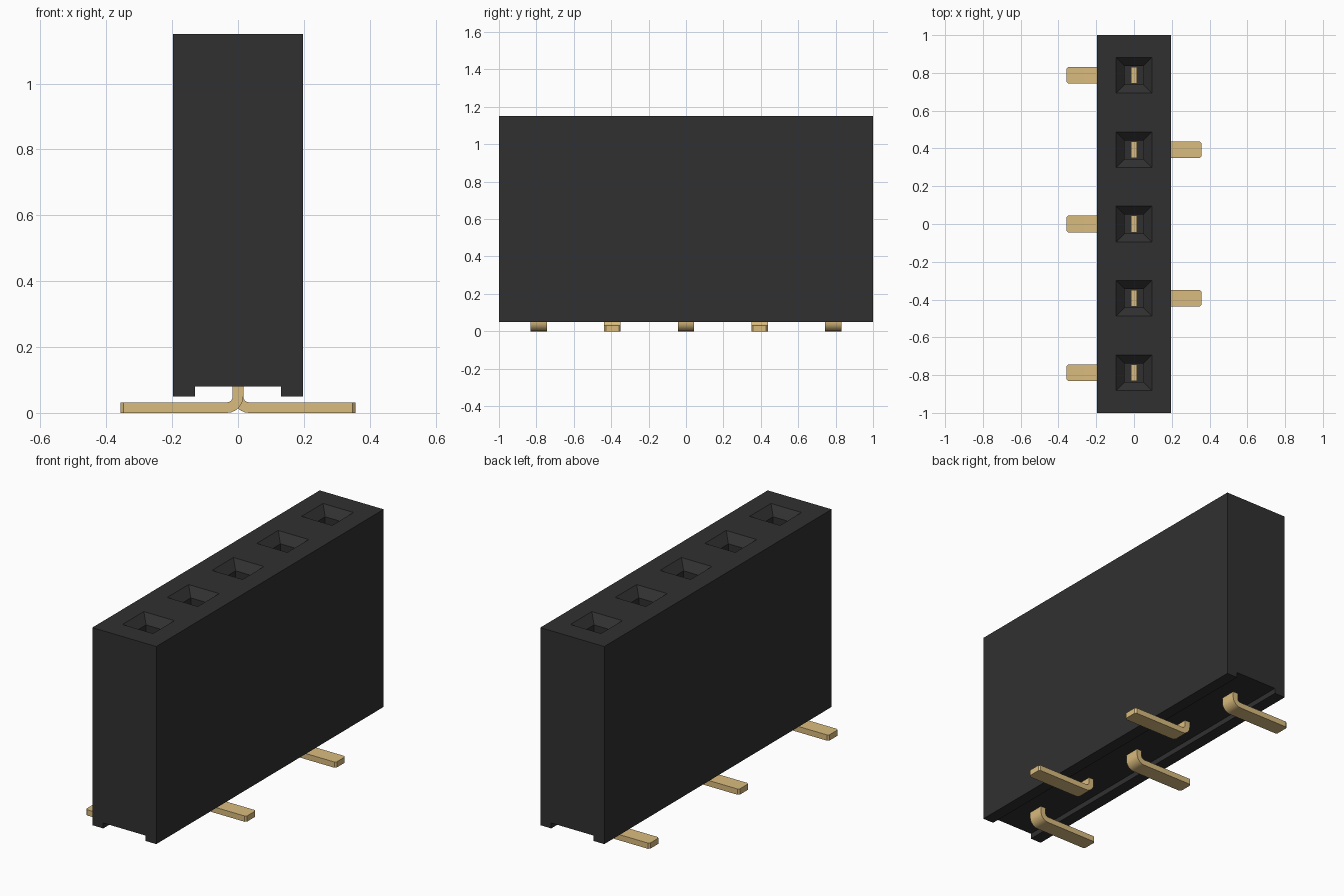
import bpy, bmesh, math
from mathutils import Vector

if "Cube" in bpy.data.objects:
    bpy.data.objects.remove(bpy.data.objects["Cube"], do_unlink=True)

PITCH = 0.394
W, L, TOP = 0.197, 1.0, 1.15          # body half width, half length, top height
ROWS = [PITCH * i for i in (-2, -1, 0, 1, 2)]


def material(name, rgb):
    m = bpy.data.materials.new(name)
    m.use_nodes = True
    m.diffuse_color = (*rgb, 1)
    m.node_tree.nodes["Principled BSDF"].inputs["Base Color"].default_value = (*rgb, 1)
    return m


BLACK = material("black plastic", (0.031, 0.030, 0.030))
GOLD = material("gold metal", (0.70, 0.50, 0.21))


def prism(profile, half):
    """Extrude an xz outline along y, from -half to +half."""
    bm = bmesh.new()
    face = bm.faces.new([bm.verts.new((x, -half, z)) for x, z in profile])
    ext = bmesh.ops.extrude_face_region(bm, geom=[face], use_keep_orig=True)
    verts = [g for g in ext["geom"] if isinstance(g, bmesh.types.BMVert)]
    bmesh.ops.translate(bm, verts=verts, vec=(0, 2 * half, 0))
    bmesh.ops.recalc_face_normals(bm, faces=bm.faces[:])
    return bm


def finish(bm, name, mat):
    me = bpy.data.meshes.new(name)
    bm.to_mesh(me)
    bm.free()
    me.materials.append(mat)
    ob = bpy.data.objects.new(name, me)
    bpy.context.collection.objects.link(ob)
    return ob


# Housing: block with a shallow channel along the underside
bm = prism([(-W, 0.05), (-0.13, 0.05), (-0.13, 0.08), (0.13, 0.08),
            (0.13, 0.05), (W, 0.05), (W, TOP), (-W, TOP)], L)


def top_faces():
    return [f for f in bm.faces if f.normal.z > 0.9 and f.calc_center_median().z > TOP - 0.01]


# Cut the top into cells, then sink each socket: tapered mouth and straight hole
MOUTH, HOLE = 0.094, 0.049
cuts = [(Vector((s * MOUTH, 0, 0)), Vector((1, 0, 0))) for s in (-1, 1)]
cuts += [(Vector((0, y + s * MOUTH, 0)), Vector((0, 1, 0))) for y in ROWS for s in (-1, 1)]
for co, no in cuts:
    faces = top_faces()
    edges = list({e for f in faces for e in f.edges})
    verts = list({v for f in faces for v in f.verts})
    bmesh.ops.bisect_plane(bm, geom=verts + edges + faces, plane_co=co, plane_no=no)
    bm.normal_update()

sockets = []
for f in top_faces():
    c = f.calc_center_median()
    if abs(c.x) < 0.02 and min(abs(c.y - y) for y in ROWS) < 0.02:
        sockets.append(f)
bmesh.ops.inset_individual(bm, faces=sockets, thickness=MOUTH - HOLE, depth=-0.045,
                           use_even_offset=True)
bm.normal_update()
bmesh.ops.inset_individual(bm, faces=sockets, thickness=0.0, depth=-0.6)
finish(bm, "housing", BLACK)


# Contacts: flat strip rising into the socket, bent outward into a solder tail
def contact(name, y, side):
    t, r, tip, high = 0.016, 0.018, 0.357, 0.88
    cx, cz = t + r, 2 * t + r

    def arc(radius, a0, a1, n=6):
        return [(cx + radius * math.cos(math.radians(a0 + (a1 - a0) * i / n)),
                 cz + radius * math.sin(math.radians(a0 + (a1 - a0) * i / n)))
                for i in range(n + 1)]

    outline = [(-t, high)] + arc(r + 2 * t, 180, 270) + [(tip, 0), (tip, 2 * t)]
    outline += arc(r, 270, 180) + [(t, high)]
    bm = prism([(side * x, z) for x, z in outline], 0.044)
    # Clipped corners at the end of the tail
    corners = [e for e in bm.edges
               if all(abs(v.co.x) > tip - 0.001 for v in e.verts)
               and abs(e.verts[0].co.z - e.verts[1].co.z) > 0.01]
    bmesh.ops.bevel(bm, geom=corners, offset=0.009, segments=1, affect='EDGES')
    ob = finish(bm, name, GOLD)
    ob.location.y = y
    bpy.ops.object.select_all(action='DESELECT')
    ob.select_set(True)
    bpy.context.view_layer.objects.active = ob
    bpy.ops.object.shade_smooth_by_angle(angle=math.radians(30))


for i, y in enumerate(ROWS):
    contact(f"contact_{i + 1}", y, -1 if i % 2 == 0 else 1)
